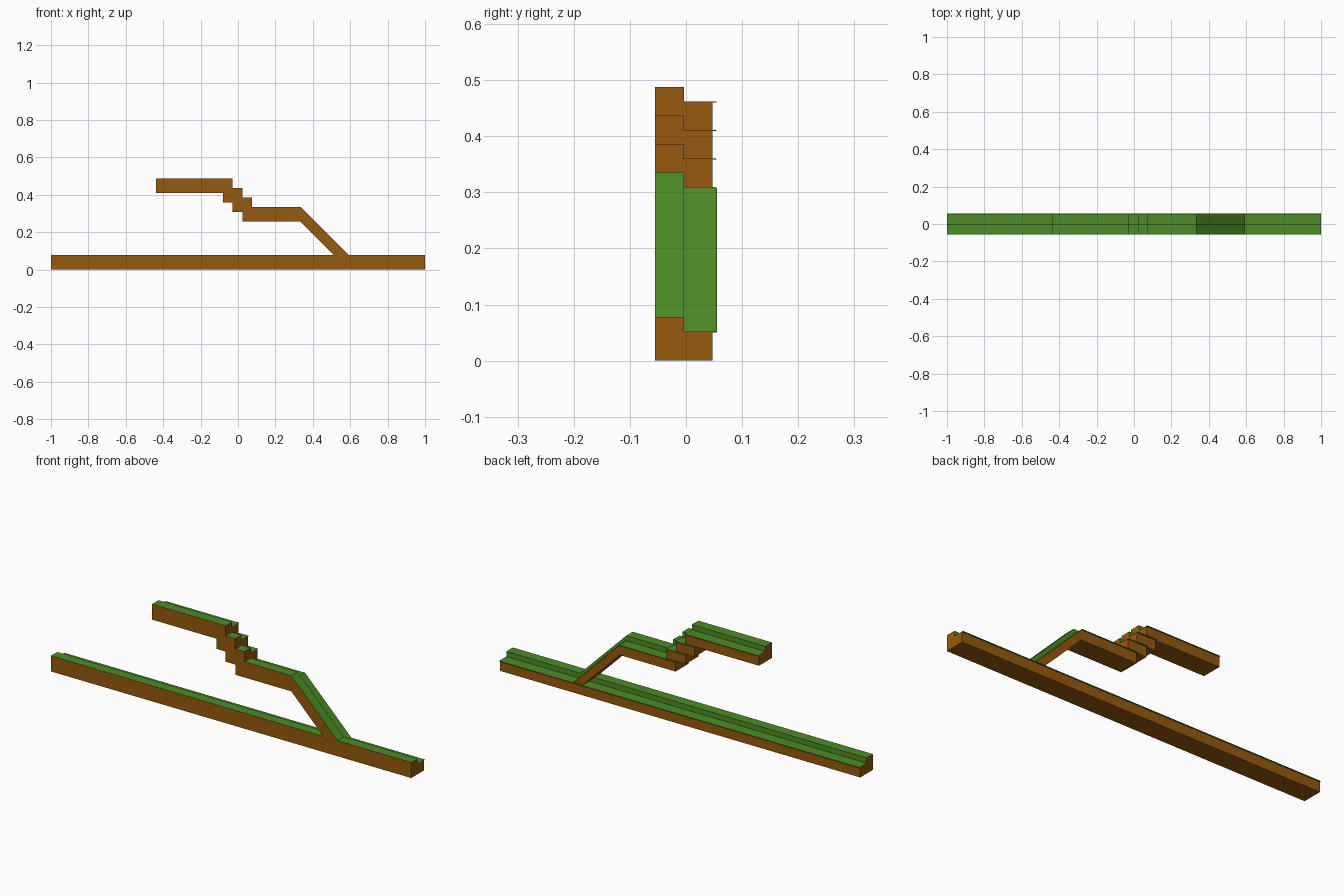
import bpy, bmesh

if "Cube" in bpy.data.objects:
    bpy.data.objects.remove(bpy.data.objects["Cube"])

def material(name, rgb):
    m = bpy.data.materials.new(name)
    m.diffuse_color = (*rgb, 1)
    m.use_nodes = True
    m.node_tree.nodes["Principled BSDF"].inputs["Base Color"].default_value = m.diffuse_color
    return m

earth = material("earth_brown", (0.305, 0.102, 0.004))
grass = material("grass_green", (0.074, 0.262, 0.019))

# Cross-section (y, depth below top): high front, lower back, thin overhanging grass lip
SECTION = [(-0.055, 0), (-0.004, 0), (-0.004, -0.026), (0.047, -0.026),
           (0.053, -0.026), (0.055, -0.0275), (0.047, -0.028),
           (0.047, -0.078), (-0.055, -0.078)]
GRASS_EDGES = range(6)   # edges of the section covered by grass

def ledge(name, path):
    """Sweep the section along a path of (x, top z) points, keeping ends vertical."""
    bm = bmesh.new()
    rings = [[bm.verts.new((x, y, z + d)) for y, d in SECTION] for x, z in path]
    n = len(SECTION)
    for a, b in zip(rings, rings[1:]):
        for i in range(n):
            j = (i + 1) % n
            f = bm.faces.new((a[i], a[j], b[j], b[i]))
            f.material_index = 1 if i in GRASS_EDGES else 0
    for ring in (rings[0], rings[-1]):
        bm.faces.new(ring)
    bmesh.ops.recalc_face_normals(bm, faces=bm.faces)
    me = bpy.data.meshes.new(name)
    bm.to_mesh(me)
    bm.free()
    me.materials.append(earth)
    me.materials.append(grass)
    ob = bpy.data.objects.new(name, me)
    bpy.context.collection.objects.link(ob)
    return ob

# Long ground strip
ledge("ground", [(-1, 0.078), (1, 0.078)])

# Middle platform running down the ramp into the ground
ledge("platform_and_ramp", [(0.025, 0.335), (0.334, 0.335), (0.591, 0.078)])

# Overlapping stair steps
for k in range(2):
    x = -0.03 - 0.051 * k
    z = 0.386 + 0.051 * k
    ledge(f"step_{k + 1}", [(x, z), (x + 0.104, z)])

# Upper platform
ledge("upper_platform", [(-0.438, 0.488), (-0.03, 0.488)])
